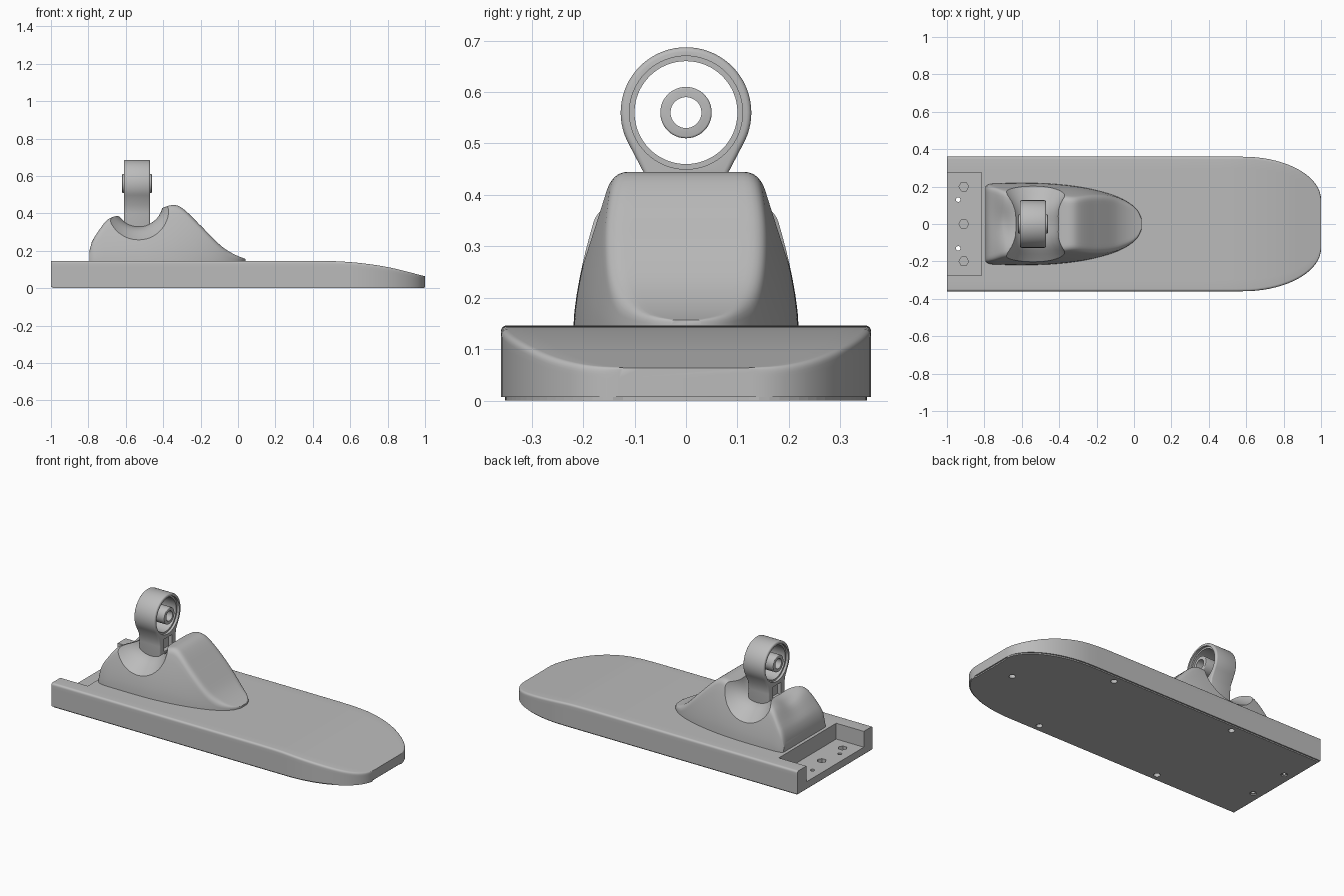
import bpy, bmesh, math

cube = bpy.data.objects.get("Cube")
if cube:
    bpy.data.objects.remove(cube, do_unlink=True)

grey = bpy.data.materials.new("plain_grey")
grey.use_nodes = True
grey.diffuse_color = (0.5, 0.5, 0.5, 1)
grey.node_tree.nodes["Principled BSDF"].inputs["Base Color"].default_value = (0.5, 0.5, 0.5, 1)


def rings_to_object(name, rings):
    """Skin a row of equal closed rings and cap both ends."""
    bm = bmesh.new()
    rows = [[bm.verts.new(p) for p in ring] for ring in rings]
    n = len(rows[0])
    for a, b in zip(rows, rows[1:]):
        for i in range(n):
            j = (i + 1) % n
            bm.faces.new((a[i], a[j], b[j], b[i]))
    bm.faces.new(rows[0])
    bm.faces.new(rows[-1])
    bmesh.ops.recalc_face_normals(bm, faces=bm.faces[:])
    mesh = bpy.data.meshes.new(name)
    bm.to_mesh(mesh)
    bm.free()
    mesh.materials.append(grey)
    ob = bpy.data.objects.new(name, mesh)
    bpy.context.collection.objects.link(ob)
    return ob


def prism(name, pts, axis, lo, hi):
    place = {"x": lambda a, b, c: (c, a, b),
             "y": lambda a, b, c: (a, c, b),
             "z": lambda a, b, c: (a, b, c)}[axis]
    return rings_to_object(name, [[place(a, b, c) for a, b in pts] for c in (lo, hi)])


def circle(a, b, r, n=48):
    return [(a + r * math.cos(math.tau * i / n), b + r * math.sin(math.tau * i / n))
            for i in range(n)]


def rect(a0, a1, b0, b1):
    return [(a0, b0), (a1, b0), (a1, b1), (a0, b1)]


def apply(ob, mod):
    bpy.context.view_layer.objects.active = ob
    bpy.ops.object.modifier_apply(modifier=mod.name)


def cut(ob, *cutters):
    for c in cutters:
        mod = ob.modifiers.new("cut", "BOOLEAN")
        mod.operation, mod.solver, mod.object = "DIFFERENCE", "EXACT", c
        apply(ob, mod)
        bpy.data.objects.remove(c, do_unlink=True)


def bevel(ob, width):
    mod = ob.modifiers.new("bevel", "BEVEL")
    mod.width, mod.segments = width, 3
    mod.limit_method, mod.angle_limit = "ANGLE", math.radians(40)
    apply(ob, mod)


def smooth(ob, degrees=35):
    bpy.ops.object.select_all(action="DESELECT")
    ob.select_set(True)
    bpy.context.view_layer.objects.active = ob
    bpy.ops.object.shade_smooth_by_angle(angle=math.radians(degrees))


def curve(points):
    """Smooth function through (x, value) points."""
    def slope(i):
        a, b = points[max(i - 1, 0)], points[min(i + 1, len(points) - 1)]
        return (b[1] - a[1]) / (b[0] - a[0])

    def f(x):
        i = 0
        while i < len(points) - 2 and x > points[i + 1][0]:
            i += 1
        (x0, y0), (x1, y1) = points[i], points[i + 1]
        d = x1 - x0
        t = min(max((x - x0) / d, 0), 1)
        s = t * t * (3 - 2 * t)
        return (y0 + (y1 - y0) * s + d * slope(i) * t * (1 - t) ** 2
                - d * slope(i + 1) * t * t * (1 - t))
    return f


def loft(name, xs, width, height, z0, radius, taper=lambda z: 1, dip=lambda x: 0):
    """Body along x with tapered sides, rounded shoulders and a flat or dipped top."""
    rings = []
    for x in xs:
        w, h = width(x), height(x)
        wt = w * taper(h)
        r = min(radius, (h - z0) * 0.5, wt * 0.5)
        half = []
        for i in range(8):
            z = z0 + (h - r - z0) * i / 7
            half.append((w * taper(z), z))
        y0 = half[-1][0]
        for i in range(1, 6):
            t = i / 5
            half.append((y0 * (1 - t) ** 2 + 2 * wt * t * (1 - t) + (wt - r) * t * t,
                         (h - r) * (1 - t) ** 2 + h * (1 - (1 - t) ** 2)))
        for i in range(1, 7):
            t = i / 7
            half.append(((wt - r) * (1 - t), h - dip(x) * math.sin(t * math.pi / 2) ** 2))
        ring = half + [(0, h - dip(x))] + [(-y, z) for y, z in reversed(half)]
        rings.append([(x, y, z) for y, z in ring])
    return rings_to_object(name, rings)


# Base board with rounded, drooping toe
nose = lambda x: 0.36 if x < 0.58 else 0.13 + 0.23 * math.sqrt(max(0, 1 - ((x - 0.58) / 0.42) ** 2))
droop = curve([(-1, 0.146), (0, 0.146), (0.42, 0.146), (0.6, 0.14), (0.8, 0.113), (1, 0.064)])
board_xs = [-1, -0.6, -0.2, 0.2] + [0.4 + 0.03 * i for i in range(6)]
board_xs += [0.58 + 0.42 * math.sin(math.pi / 2 * i / 18) for i in range(1, 19)]
board = loft("base_board", board_xs, nose, droop, 0.007, 0.014)

# Heel notch with bolt and screw holes
cut(board, prism("notch_cutter", rect(-1.1, -0.815, -0.275, 0.275), "z", 0.05, 0.3))
for y in (-0.2, 0, 0.2):
    cut(board, prism("bolt_cutter", circle(-0.91, y, 0.026, 6), "z", 0.02, 0.2))
for y in (-0.13, 0.13):
    cut(board, prism("screw_cutter", circle(-0.94, y, 0.012, 20), "z", -0.1, 0.2))
smooth(board, 40)

# Sole plate with screw holes
edge = [(x, nose(x) - 0.008) for x in board_xs]
edge[0], edge[-1] = (-0.992, edge[0][1]), (0.992, edge[-1][1])
sole = prism("sole_plate", edge + [(x, -y) for x, y in reversed(edge)], "z", 0, 0.0075)
screws = [(0.85, 0)] + [(x, s * y) for x, y in ((-0.94, 0.13), (-0.42, 0.31), (0.4, 0.31)) for s in (-1, 1)]
for x, y in screws:
    cut(sole, prism("sole_cutter", circle(x, y, 0.018, 20), "z", -0.1, 0.1))
    if x > -0.9:
        cut(board, prism("sink_cutter", circle(x, y, 0.018, 20), "z", -0.1, 0.02))
smooth(board, 40)

# Foot shell
foot_width = curve([(-0.795, 0.2), (-0.775, 0.213), (-0.7, 0.218), (-0.5, 0.218), (-0.4, 0.212),
                    (-0.3, 0.2), (-0.2, 0.18), (-0.1, 0.15), (-0.03, 0.115), (0.02, 0.072), (0.04, 0.03)])
foot_height = curve([(-0.795, 0.2), (-0.785, 0.24), (-0.76, 0.285), (-0.69, 0.372), (-0.55, 0.4),
                     (-0.42, 0.425), (-0.35, 0.445), (-0.3, 0.43), (-0.2, 0.335), (-0.1, 0.235),
                     (-0.05, 0.198), (0, 0.172), (0.04, 0.157)])
lean = lambda z: 1 - 0.32 * (max(z - 0.145, 0) / 0.3) ** 1.5
heel_dip = lambda x: 0.03 * max(0, 1 - abs(x + 0.69) / 0.09)
foot_xs = [-0.795 + 0.835 * i / 60 for i in range(61)]
shell = loft("foot_shell", foot_xs, foot_width, foot_height, 0.14, 0.03, lean, heel_dip)

# Flared ankle saddle cut across the shell
flare = curve([(0, 0.13), (0.07, 0.13), (0.12, 0.145), (0.16, 0.172), (0.2, 0.2), (0.26, 0.235)])
saddle = [[(x, y, z) for x, z in circle(-0.53, 0.46, flare(abs(y)), 64)]
          for y in [-0.26 + 0.02 * i for i in range(27)]]
cut(shell, rings_to_object("saddle_cutter", saddle))
smooth(shell)

# Ankle link: eye on a tapering neck
arc = [math.radians(-30 + 240 * i / 48) for i in range(49)]
outline = [(0.127 * math.cos(a), 0.56 + 0.127 * math.sin(a)) for a in arc]
outline += [(-0.083, 0.445), (-0.077, 0.4), (-0.077, 0.28), (0.077, 0.28), (0.077, 0.4), (0.083, 0.445)]
link = prism("ankle_link", outline, "x", -0.61, -0.47)
bevel(link, 0.009)
cut(link, prism("eye_cutter", circle(0, 0.56, 0.1, 64), "x", -0.8, -0.3))
for lo, hi in ((-0.7, -0.595), (-0.485, -0.4)):
    cut(link, prism("step_cutter", circle(0, 0.56, 0.11, 64), "x", lo, hi))
for lo, hi in ((-0.7, -0.585), (-0.495, -0.4)):
    cut(link, prism("pocket_cutter", rect(-0.04, 0.04, 0.355, 0.43), "x", lo, hi))
smooth(link)

# Pivot tube inside the eye
tube = prism("pivot_tube", circle(0, 0.56, 0.05), "x", -0.62, -0.46)
bevel(tube, 0.004)
cut(tube, prism("bore_cutter", circle(0, 0.56, 0.03), "x", -0.8, -0.3))
smooth(tube)
